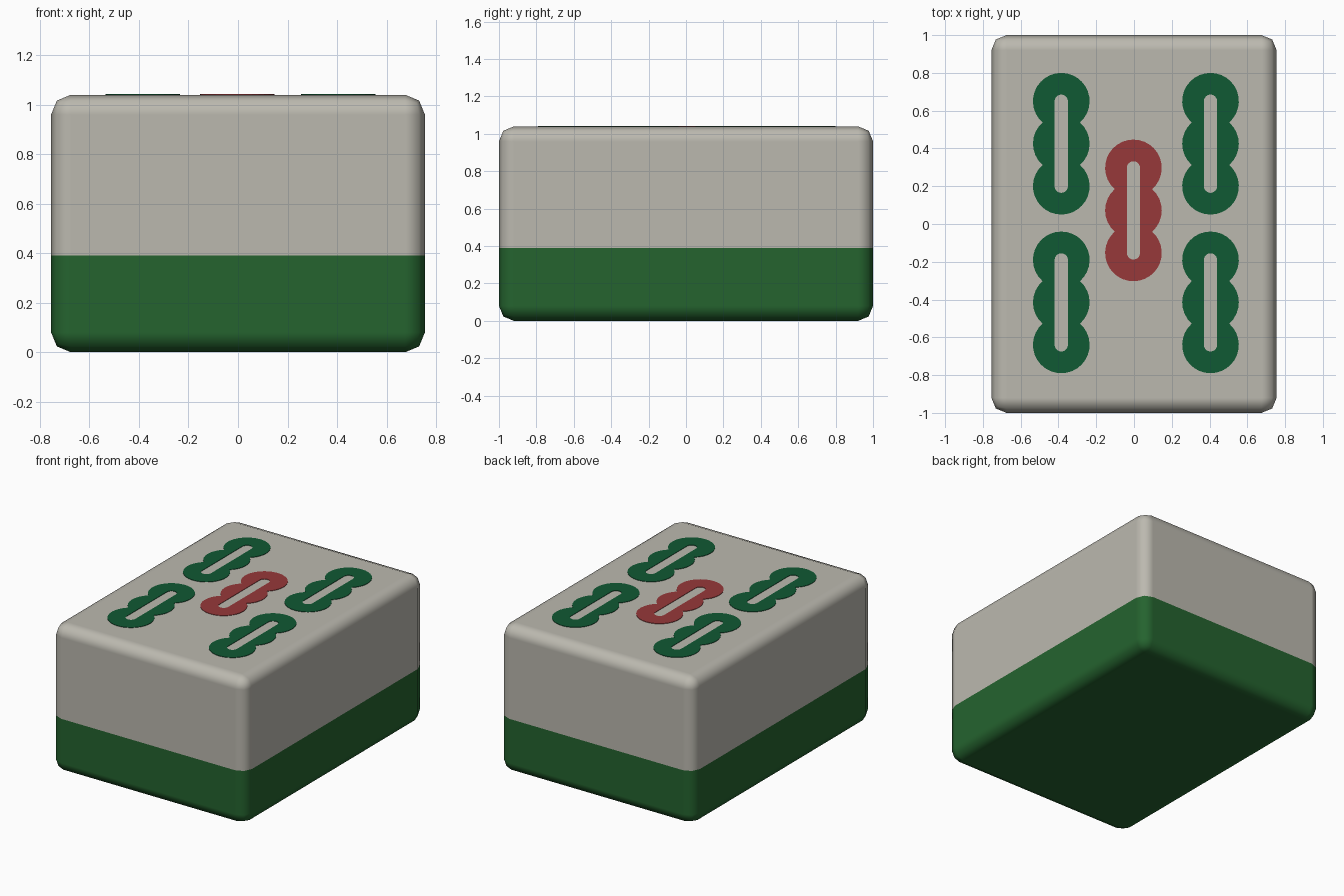
import bpy, bmesh, math

if "Cube" in bpy.data.objects:
    bpy.data.objects.remove(bpy.data.objects["Cube"])

W, D, H = 1.51, 2.0, 1.04      # tile size
SPLIT = 0.39                   # height of the green backing
BEVEL = 0.08


def material(name, rgb):
    m = bpy.data.materials.new(name)
    m.diffuse_color = (*rgb, 1)
    m.use_nodes = True
    m.node_tree.nodes["Principled BSDF"].inputs["Base Color"].default_value = m.diffuse_color
    return m


ivory = material("ivory", (0.50, 0.485, 0.43))
back_green = material("backing green", (0.018, 0.125, 0.028))
mark_green = material("mark green", (0.005, 0.10, 0.033))
mark_red = material("mark red", (0.31, 0.04, 0.042))


def add_object(name, bm, mats):
    mesh = bpy.data.meshes.new(name)
    bm.to_mesh(mesh)
    bm.free()
    for m in mats:
        mesh.materials.append(m)
    obj = bpy.data.objects.new(name, mesh)
    bpy.context.collection.objects.link(obj)
    return obj


# Tile body: rounded block, cut at the colour line
bm = bmesh.new()
bmesh.ops.create_cube(bm, size=1)
for v in bm.verts:
    v.co = (v.co.x * W, v.co.y * D, (v.co.z + 0.5) * H)
bmesh.ops.bevel(bm, geom=bm.edges[:], offset=BEVEL, segments=2, profile=0.5, affect='EDGES')
bmesh.ops.bisect_plane(bm, geom=bm.verts[:] + bm.edges[:] + bm.faces[:],
                       plane_co=(0, 0, SPLIT), plane_no=(0, 0, 1))
for f in bm.faces:
    f.smooth = True
    f.material_index = 1 if f.calc_center_median().z < SPLIT else 0
body = add_object("tile_body", bm, [ivory, back_green])
body.modifiers.new("even shading", 'WEIGHTED_NORMAL').weight = 100

# Bamboo mark: outline of three overlapping discs around a round-ended slot
R, STEP, SLOT = 0.15, 0.225, 0.035


def arc(cy, start, end, n):
    return [(R * math.cos(a), cy + R * math.sin(a))
            for a in (start + (end - start) * i / n for i in range(n))]


def bamboo(name, x, y, mat):
    k = math.asin(STEP / 2 / R)
    outer = (arc(0, -k, k, 8) + arc(STEP, -k, math.pi + k, 24)
             + arc(0, math.pi - k, math.pi + k, 8)
             + arc(-STEP, math.pi - k, 2 * math.pi + k, 24))
    bm = bmesh.new()
    rings = []
    for px, py in outer:
        cy = max(-STEP, min(STEP, py))
        d = math.hypot(px, py - cy)
        inner = (px / d * SLOT, cy + (py - cy) / d * SLOT)
        rings.append([bm.verts.new((x + qx, y + qy, H - 0.002)) for qx, qy in ((px, py), inner)])
    for (a, b), (c, d) in zip(rings, rings[1:] + rings[:1]):
        bm.faces.new((a, c, d, b))
    top = bmesh.ops.extrude_face_region(bm, geom=bm.faces[:])["geom"]
    for v in top:
        if isinstance(v, bmesh.types.BMVert):
            v.co.z += 0.005
    bmesh.ops.recalc_face_normals(bm, faces=bm.faces[:])
    add_object(name, bm, [mat])


for side, x in (("left", -0.385), ("right", 0.405)):
    for row, y in (("back", 0.425), ("front", -0.415)):
        bamboo(f"bamboo_{row}_{side}", x, y, mark_green)
bamboo("bamboo_centre", -0.003, 0.072, mark_red)
